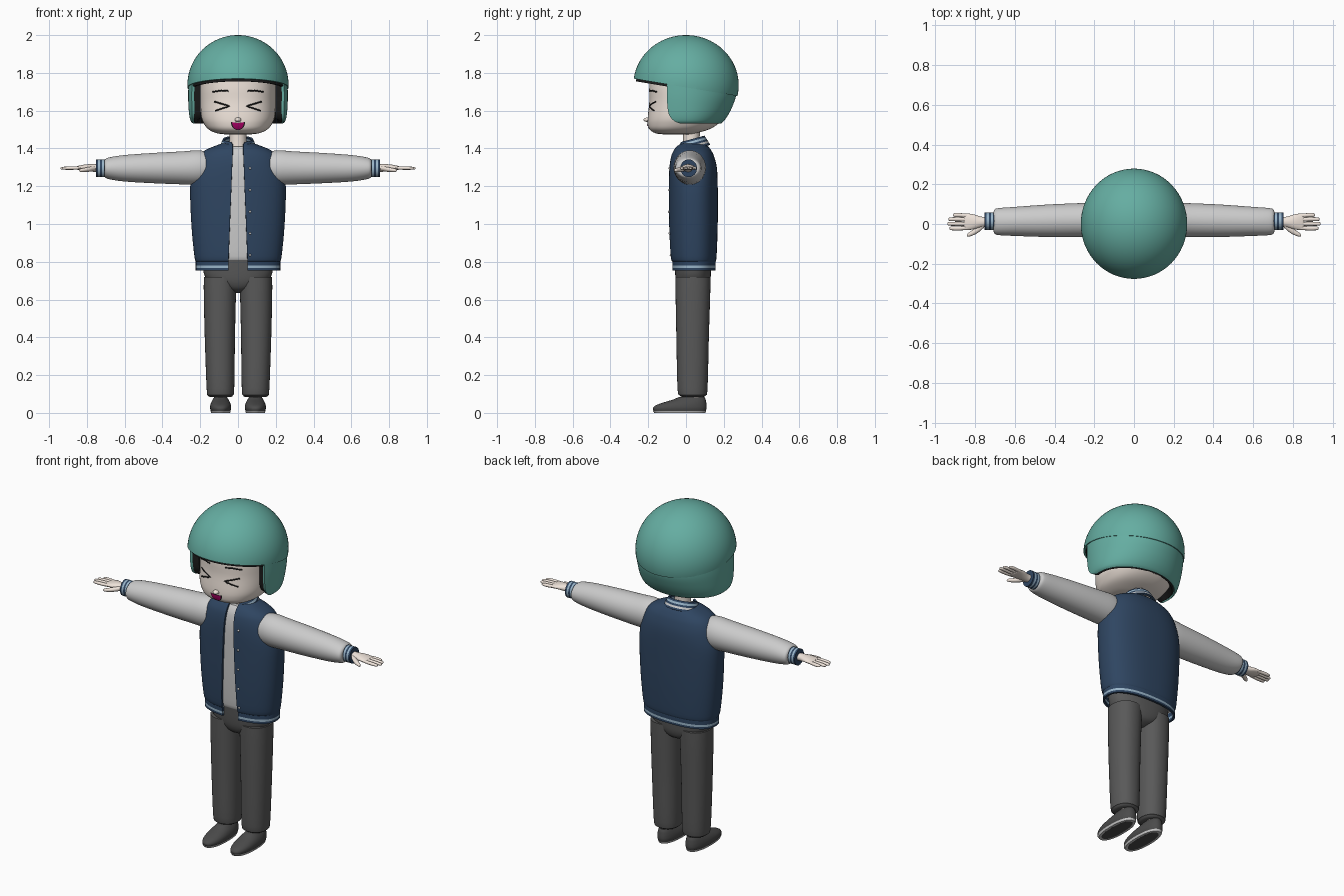
import bpy, bmesh
from math import sin, cos, acos, asin, pi, radians, copysign
from mathutils import Vector, Matrix
from mathutils.bvhtree import BVHTree

if "Cube" in bpy.data.objects:
    bpy.data.objects.remove(bpy.data.objects["Cube"])


def mat(name, *rgb):
    m = bpy.data.materials.new(name)
    m.diffuse_color = (*rgb, 1)
    m.use_nodes = True
    m.node_tree.nodes["Principled BSDF"].inputs["Base Color"].default_value = m.diffuse_color
    return m


TEAL = mat("teal", .13, .42, .36)
NAVY = mat("navy", .028, .06, .12)
BLUE = mat("pale_blue", .32, .46, .58)
WHITE = mat("off_white", .7, .7, .7)
SKIN = mat("skin", .86, .77, .7)
DARK = mat("dark_grey", .1, .1, .1)
SHOE = mat("shoe_grey", .07, .07, .07)
BLACK = mat("black", .012, .012, .012)
PINK = mat("magenta", .4, .0, .13)


def finish(name, bm, mats=(), thick=0, mirror=False):
    """Turn a bmesh into a smooth-shaded object, optionally solid and mirrored in x."""
    me = bpy.data.meshes.new(name)
    bm.to_mesh(me)
    bm.free()
    for m in mats:
        me.materials.append(m)
    ob = bpy.data.objects.new(name, me)
    bpy.context.collection.objects.link(ob)
    if thick:
        s = ob.modifiers.new("solid", 'SOLIDIFY')
        s.thickness, s.offset = thick, -1
    if mirror:
        ob.modifiers.new("mirror", 'MIRROR').use_mirror_merge = False
    bpy.ops.object.select_all(action='DESELECT')
    ob.select_set(True)
    bpy.context.view_layer.objects.active = ob
    bpy.ops.object.convert(target='MESH')
    bpy.ops.object.shade_smooth_by_angle(angle=radians(45))
    return ob


def skin(name, rows, closed=True, mats=(), pattern=(0,), **kw):
    """Bridge rows of points with quads; closed rows get end caps."""
    bm = bmesh.new()
    vs = [[bm.verts.new(p) for p in r] for r in rows]
    n = len(rows[0])
    for i in range(len(rows) - 1):
        for j in range(n if closed else n - 1):
            k = (j + 1) % n
            f = bm.faces.new((vs[i][j], vs[i][k], vs[i + 1][k], vs[i + 1][j]))
            f.material_index = pattern[i % len(pattern)]
    if closed:
        bm.faces.new(vs[0][::-1])
        bm.faces.new(vs[-1])
    return finish(name, bm, mats, **kw)


def refine(rings, k):
    """Catmull-Rom interpolation of ring parameters."""
    out = []
    for i in range(len(rings) - 1):
        a, b, c, d = (rings[min(max(i + o, 0), len(rings) - 1)] for o in (-1, 0, 1, 2))
        for s in range(k):
            t = s / k
            out.append(tuple(q + .5 * t * (r - p + t * (2 * p - 5 * q + 4 * r - w + t * (3 * (q - r) + w - p)))
                             for p, q, r, w in zip(a, b, c, d)))
    return out + [rings[-1]]


def loft(name, rings, axis='z', n=32, power=2., gap=None, sub=4, shear=0, **kw):
    """Rings are (position, centre u, centre v, radius u, radius v); gap leaves the front open."""
    rows = []
    for pos, cu, cv, ru, rv in refine(rings, sub):
        t0 = asin(min(1, gap(pos) / ru) ** (power / 2)) if gap else 0
        row = []
        for j in range(n):
            t = t0 + (2 * pi - 2 * t0) * j / (n - 1) if gap else 2 * pi * j / n
            s, c = sin(t), -cos(t)
            u = cu + ru * copysign(abs(s) ** (2 / power), s)
            v = cv + rv * copysign(abs(c) ** (2 / power), c)
            row.append((u, v, pos + shear * (v - cv)) if axis == 'z' else (pos, u, v))
        rows.append(row)
    return skin(name, rows, closed=not gap, **kw)


def zr(z, rx, y0, y1, cx=0):
    return (z, cx, (y0 + y1) / 2, rx, (y1 - y0) / 2)


def surface(ob):
    """Function giving the front surface point of an object at (x, z)."""
    tree = BVHTree.FromPolygons([v.co for v in ob.data.vertices], [p.vertices for p in ob.data.polygons])
    return lambda x, z: tree.ray_cast(Vector((x, -2, z)), Vector((0, 1, 0)))[0]


# Head, neck and nose
head = loft("head", [zr(*r) for r in (
    (1.474, .06, -.11, .02), (1.48, .11, -.16, .05), (1.5, .155, -.192, .12), (1.53, .18, -.202, .17),
    (1.57, .195, -.202, .2), (1.65, .2, -.194, .22), (1.73, .2, -.194, .22), (1.8, .19, -.18, .21),
    (1.85, .12, -.1, .13))], n=64, power=2.3, mats=[SKIN])
loft("neck", [zr(1.36, .055, -.02, .08), zr(1.43, .045, -.015, .072), zr(1.5, .045, -.015, .075)], mats=[SKIN])
face = surface(head)
bm = bmesh.new()
bmesh.ops.create_uvsphere(bm, u_segments=16, v_segments=10, radius=1,
                          matrix=Matrix.Translation((0, -.203, 1.552)) @ Matrix.Diagonal((.017, .022, .012, 1)))
finish("nose", bm, [SKIN])


# Squeezed-shut eyes and brows as thin strokes laid on the face
def stroke(name, pts, r):
    cu = bpy.data.curves.new(name, 'CURVE')
    cu.dimensions, cu.bevel_depth, cu.bevel_resolution, cu.use_fill_caps = '3D', r, 2, True
    sp = cu.splines.new('POLY')
    line = [(a[0] + (b[0] - a[0]) * k / 6, a[1] + (b[1] - a[1]) * k / 6)
            for a, b in zip(pts, pts[1:]) for k in range(6)] + [pts[-1]]
    sp.points.add(len(line) - 1)
    for p, (x, z) in zip(sp.points, line):
        p.co = (*face(x, z), 1)
    cu.materials.append(BLACK)
    bpy.context.collection.objects.link(bpy.data.objects.new(name, cu))


for s, side in ((1, "left"), (-1, "right")):
    stroke(side + "_eye", [(s * .125, 1.648), (s * .045, 1.624), (s * .12, 1.6)], .004)
    stroke(side + "_brow", [(s * .135, 1.699), (s * .09, 1.707), (s * .05, 1.704)], .004)


# Open mouth with a tongue
def mouth(name, w, h, lift, m):
    rim = [(w * cos(pi * k / 16), 1.54 - lift - h * sin(pi * k / 16)) for k in range(17)]
    rows = [[face(x * q, 1.535 + (z - 1.535) * q) - Vector((0, .002 + lift, 0)) for x, z in rim]
            for q in (.02, .35, .7, 1)]
    skin(name, rows, closed=False, mats=[m])


mouth("mouth", .038, .043, 0, BLACK)
mouth("tongue", .031, .037, .003, PINK)


# Helmet: tilted dome, dark liner and wrap-around ear flaps
def dome(name, k, drop, m):
    b = bmesh.new()
    bmesh.ops.create_uvsphere(b, u_segments=64, v_segments=40, radius=1, matrix=Matrix.Translation(
        (0, 0, 1.735)) @ Matrix.Diagonal((.268 * k, .279 * k, .265 * k, 1)))
    bmesh.ops.bisect_plane(b, geom=b.verts[:] + b.edges[:] + b.faces[:], plane_co=(0, -.28, 1.77 - drop),
                           plane_no=(0, .092, .55), clear_inner=True)
    finish(name, b, [m], thick=.012)


dome("helmet_dome", 1, 0, TEAL)
dome("helmet_liner", .952, .012, BLACK)


def flap(name, inset, thick, m):
    rows = []
    for z, rx, ry, edge in refine([(1.532, .238, .185, .03), (1.545, .25, .2, .062), (1.575, .258, .222, .088),
                                   (1.62, .262, .245, .098), (1.68, .264, .265, .1), (1.75, .262, .268, .1)], 5):
        t0 = acos(-edge / .27)
        row = []
        for j in range(65):
            t = t0 * (j / 32 - 1)
            row.append((-(rx - inset) * sin(t), ((ry if cos(t) > 0 else .27) - inset) * cos(t), z))
        rows.append(row)
    skin(name, rows, closed=False, mats=[m], thick=thick)


flap("helmet_ear_flaps", 0, .014, TEAL)
flap("helmet_padding", .013, .036, BLACK)

# Jacket shell, hem, collar and shirt
def opening(z):
    return .05 - .022 * max(0, min(1, (z - .82) / .56))


body = [(.8, .222, -.072, .156), (.83, .231, -.082, .162), (1., .247, -.09, .168), (1.2, .253, -.091, .168),
        (1.3, .232, -.088, .163), (1.36, .207, -.078, .148), (1.39, .175, -.065, .133),
        (1.41, .13, -.05, .118), (1.425, .09, -.03, .1)]
jacket = loft("jacket", [zr(*r) for r in body], n=73, power=2.4, gap=opening, mats=[NAVY], thick=.012)
loft("jacket_hem", [zr(.755 + k * .0125, .224, -.074, .157) for k in range(6)], n=73, power=2.4, sub=1,
     gap=lambda z: .05, mats=[NAVY, BLUE, WHITE], pattern=(0, 1, 0, 0, 2), thick=.012)
loft("collar", [(1.395 + k * .011, 0, .032, .104 - k * .005, .096 - k * .006) for k in range(6)], n=49, sub=1,
     gap=lambda z: .035, shear=.27, mats=[NAVY, BLUE, WHITE], pattern=(0, 2, 0, 1, 0), thick=.01)
loft("shirt", [zr(max(z, .81), rx - .014, a + .013, b - .013) for z, rx, a, b in body[:-1]], n=48, power=2.4)
front = surface(jacket)
bm = bmesh.new()
for k in range(5):
    p = front(.064, .835 + k * .115)
    bmesh.ops.create_uvsphere(bm, u_segments=10, v_segments=6, radius=.0065, matrix=Matrix.Translation(p))
finish("jacket_buttons", bm, [WHITE])

# Sleeves and striped cuffs
loft("sleeves", [(.17, .02, 1.3, .078, .085), (.22, .02, 1.299, .085, .091), (.3, .019, 1.297, .085, .087),
                 (.45, .016, 1.296, .081, .08), (.6, .013, 1.295, .073, .07), (.68, .012, 1.295, .068, .058),
                 (.703, .012, 1.295, .06, .048), (.708, .012, 1.295, .04, .035)], axis='x', n=40, mirror=True)
loft("cuffs", [(.7 + k * .0105, .014, 1.295, .044, .047) for k in range(6)], axis='x', sub=1,
     mats=[NAVY, BLUE], pattern=(0, 1, 0, 1, 0), mirror=True)

# Hands
loft("palms", [(.73, .012, 1.295, .024, .022), (.77, .01, 1.297, .027, .02), (.81, .011, 1.299, .038, .016),
               (.845, .011, 1.297, .042, .011), (.855, .011, 1.297, .034, .007)], axis='x', n=24,
     mats=[SKIN], mirror=True)
for name, y, tip in (("index", -.022, .93), ("middle", .001, .94), ("ring", .024, .934), ("little", .045, .912)):
    loft(name + "_fingers", [(.83, y * .9, 1.297, .009, .008), (.88, y, 1.296, .0105, .009),
                             (tip - .008, y, 1.295, .009, .007), (tip, y, 1.295, .003, .002)],
         axis='x', n=12, mats=[SKIN], mirror=True)
loft("thumbs", [(.755, 0, 1.295, .018, .013), (.785, -.025, 1.29, .019, .013), (.815, -.045, 1.286, .014, .011),
                (.835, -.055, 1.284, .009, .008), (.841, -.058, 1.284, .003, .003)],
     axis='x', n=14, mats=[SKIN], mirror=True)

# Trousers
loft("trouser_legs", [zr(*r) for r in (
    (.083, .05, -.015, .085, .093), (.092, .066, -.033, .104, .093), (.13, .073, -.045, .114, .093),
    (.4, .08, -.051, .121, .096), (.62, .085, -.055, .128, .096), (.72, .087, -.056, .13, .094))],
    n=36, power=2.2, mats=[DARK], mirror=True)
loft("trouser_seat", [zr(*r) for r in (
    (.635, .03, .01, .07), (.655, .08, -.03, .11), (.69, .15, -.05, .127), (.74, .181, -.058, .132),
    (.815, .188, -.062, .135))], n=48, power=2.3, mats=[DARK])

# Shoes with pale soles, and ankles
loft("ankles", [zr(.05, .033, .015, .085, .092), zr(.12, .036, .01, .085, .092)], sub=1, mats=[SKIN], mirror=True)
loft("shoes", [zr(*r) for r in (
    (.01, .052, -.172, .105, .092), (.025, .056, -.175, .109, .092), (.04, .055, -.16, .109, .092),
    (.055, .05, -.12, .107, .092), (.07, .042, -.07, .104, .092), (.083, .034, -.04, .098, .092))],
    n=40, power=2.3, mats=[SHOE], mirror=True)
loft("soles", [zr(0, .05, -.168, .102, .092), zr(.011, .054, -.176, .107, .092)], n=40, power=2.3, sub=1,
     mats=[WHITE], mirror=True)
loft("sole_treads", [zr(-.0005, .038, -.15, .085, .092), zr(.006, .038, -.15, .085, .092)], n=40, power=2.3, sub=1,
     mats=[SHOE], mirror=True)
